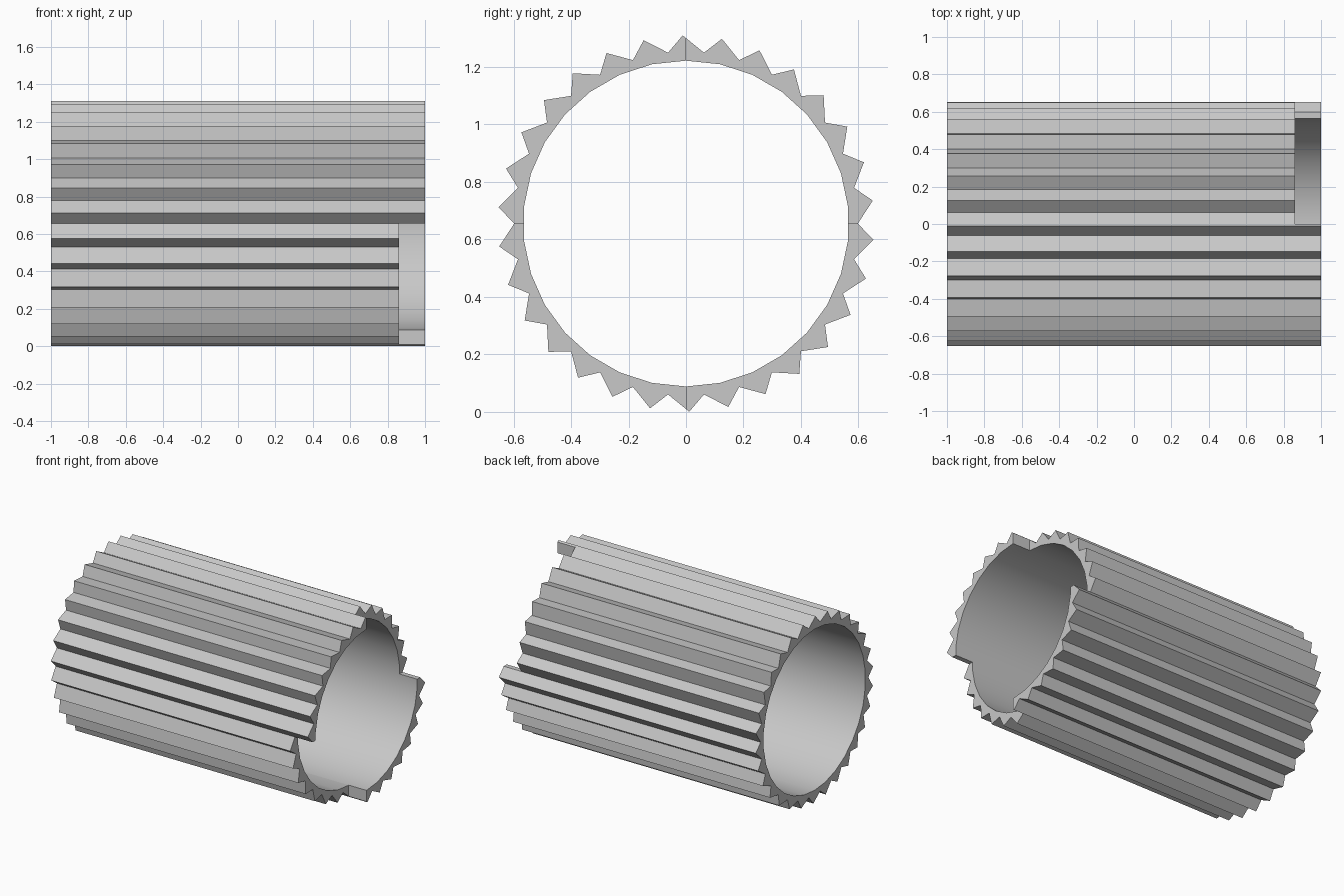
import bpy
import bmesh
from math import sin, cos, radians

cube = bpy.data.objects.get("Cube")
if cube:
    bpy.data.objects.remove(cube, do_unlink=True)

TEETH = 30
STEP = 360 / TEETH
AXIS_Z = 0.655
TIP_R, ROOT_R, BORE_R = 0.655, 0.598, 0.567
NOTCH_X = 0.862

# Plain grey material
grey = bpy.data.materials.new("plain grey")
grey.use_nodes = True
colour = (0.58, 0.58, 0.58, 1)
grey.diffuse_color = colour
grey.node_tree.nodes["Principled BSDF"].inputs["Base Color"].default_value = colour


def ring_point(bm, x, radius, degrees):
    """Vertex on a ring about the x axis, angle measured from the top towards +y."""
    a = radians(degrees)
    return bm.verts.new((x, radius * sin(a), AXIS_Z + radius * cos(a)))


def add_object(name, bm):
    bmesh.ops.recalc_face_normals(bm, faces=bm.faces)
    mesh = bpy.data.meshes.new(name)
    bm.to_mesh(mesh)
    bm.free()
    mesh.materials.append(grey)
    obj = bpy.data.objects.new(name, mesh)
    bpy.context.collection.objects.link(obj)
    return obj


# Toothed sleeve: slightly raked teeth outside, round bore inside
bm = bmesh.new()
ends = []
for x in (-1, 1):
    tips = [ring_point(bm, x, TIP_R, k * STEP - 1) for k in range(TEETH)]
    roots = [ring_point(bm, x, ROOT_R, (k + 0.5) * STEP) for k in range(TEETH)]
    bore = [ring_point(bm, x, BORE_R, k * STEP) for k in range(TEETH)]
    ends.append((tips, roots, bore))
    for k in range(TEETH):
        n = (k + 1) % TEETH
        bm.faces.new((bore[k], tips[k], roots[k], bore[n]))
        bm.faces.new((bore[n], roots[k], tips[n]))
(tips_a, roots_a, bore_a), (tips_b, roots_b, bore_b) = ends
for k in range(TEETH):
    n = (k + 1) % TEETH
    bm.faces.new((tips_a[k], roots_a[k], roots_b[k], tips_b[k]))
    bm.faces.new((roots_a[k], tips_a[n], tips_b[n], roots_b[k]))
    bm.faces.new((bore_a[k], bore_a[n], bore_b[n], bore_b[k]))
sleeve = add_object("toothed_sleeve", bm)

# Two opposite quarter notches cut into the +x end
bpy.context.view_layer.objects.active = sleeve
sleeve.select_set(True)
for side in (-1, 1):
    bm = bmesh.new()
    bmesh.ops.create_cube(bm, size=1)
    for v in bm.verts:
        v.co.x = NOTCH_X if v.co.x < 0 else 1.2
        v.co.y = side * (v.co.y + 0.5)
        v.co.z = AXIS_Z + side * (v.co.z + 0.5)
    cutter = add_object("notch_cutter", bm)
    cutter.hide_render = True
    cut = sleeve.modifiers.new("notch", 'BOOLEAN')
    cut.operation = 'DIFFERENCE'
    cut.solver = 'EXACT'
    cut.object = cutter
    bpy.ops.object.modifier_apply(modifier=cut.name)
    bpy.data.objects.remove(cutter, do_unlink=True)

# Smooth bore, crisp teeth
bpy.ops.object.shade_smooth_by_angle(angle=radians(20))
